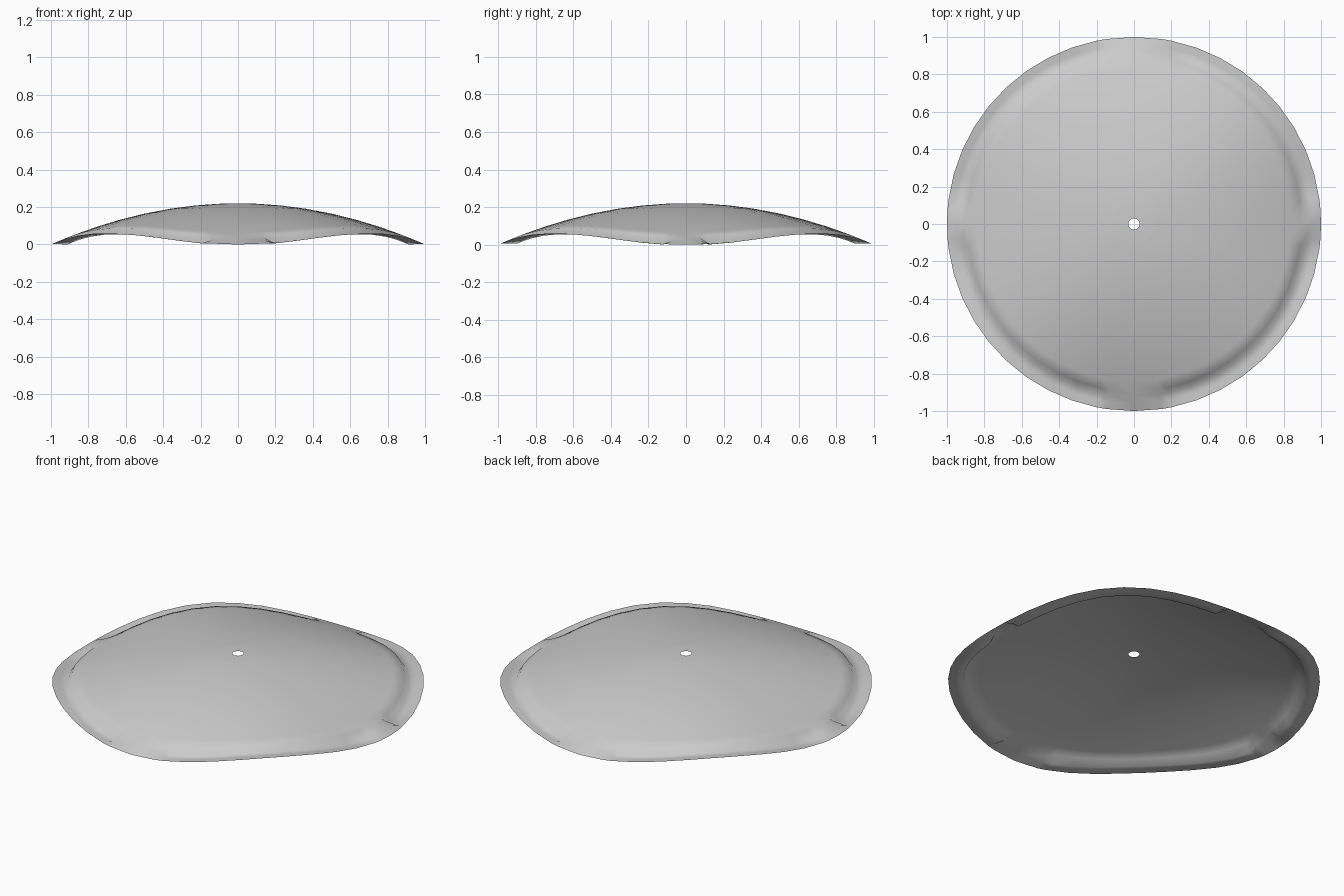
import bpy, bmesh
from math import sin, cos, radians, pi

if "Cube" in bpy.data.objects:
    bpy.data.objects.remove(bpy.data.objects["Cube"])

HOLE, CAP, STEP, FOOT = 0.03, 0.11, 0.895, 0.92
X_TAB, Y_TAB, RAMP = 4.6, 8.6, 3.0   # tab half widths and side ramp, degrees


def dome_z(r, a):
    # shallow parabola whose edge lifts between the four tabs
    return 0.22 * (1 - r * r) + 0.06 * sin(2 * a) ** 2 * r ** 3


def quarter_angles():
    first, last = X_TAB + RAMP, 90 - Y_TAB - RAMP
    n = 9
    return [X_TAB] + [first + (last - first) * i / n for i in range(n + 1)] + [90 - Y_TAB]


# Mirror one quarter of directions; tab directions have no recessed lip
q = quarter_angles()
angles = [0] + q + [90] + [180 - d for d in reversed(q)] + [180]
angles += [360 - d for d in reversed(angles[1:-1])]


def on_tab(deg):
    d = deg % 180
    d = min(d, 180 - d)
    return d <= X_TAB + 0.01 or d >= 90 - Y_TAB - 0.01


def point(r, deg):
    a = radians(deg)
    z = dome_z(r, a)
    if not on_tab(deg) and FOOT <= r < 1:
        z = dome_z(1, a) - 0.005 * (1 - r) / (1 - FOOT)
    return (r * cos(a), r * sin(a), max(z, 0))


def ring_sheet(name, radii):
    bm = bmesh.new()
    rows = [[bm.verts.new(point(r, d)) for d in angles] for r in radii]
    n = len(angles)
    for inner, outer in zip(rows, rows[1:]):
        for i in range(n):
            j = (i + 1) % n
            bm.faces.new((inner[i], outer[i], outer[j], inner[j]))
    for f in bm.faces:
        f.smooth = True
    mesh = bpy.data.meshes.new(name)
    bm.to_mesh(mesh)
    bm.free()
    obj = bpy.data.objects.new(name, mesh)
    bpy.context.collection.objects.link(obj)
    return obj


# Main canopy with stepped lip, and the small pierced centre cap
ring_sheet("canopy", [CAP, 0.23, 0.36, 0.5, 0.63, 0.75, 0.84, STEP, FOOT, 0.96, 1.0])
ring_sheet("centre_cap", [HOLE, 0.07, CAP])
